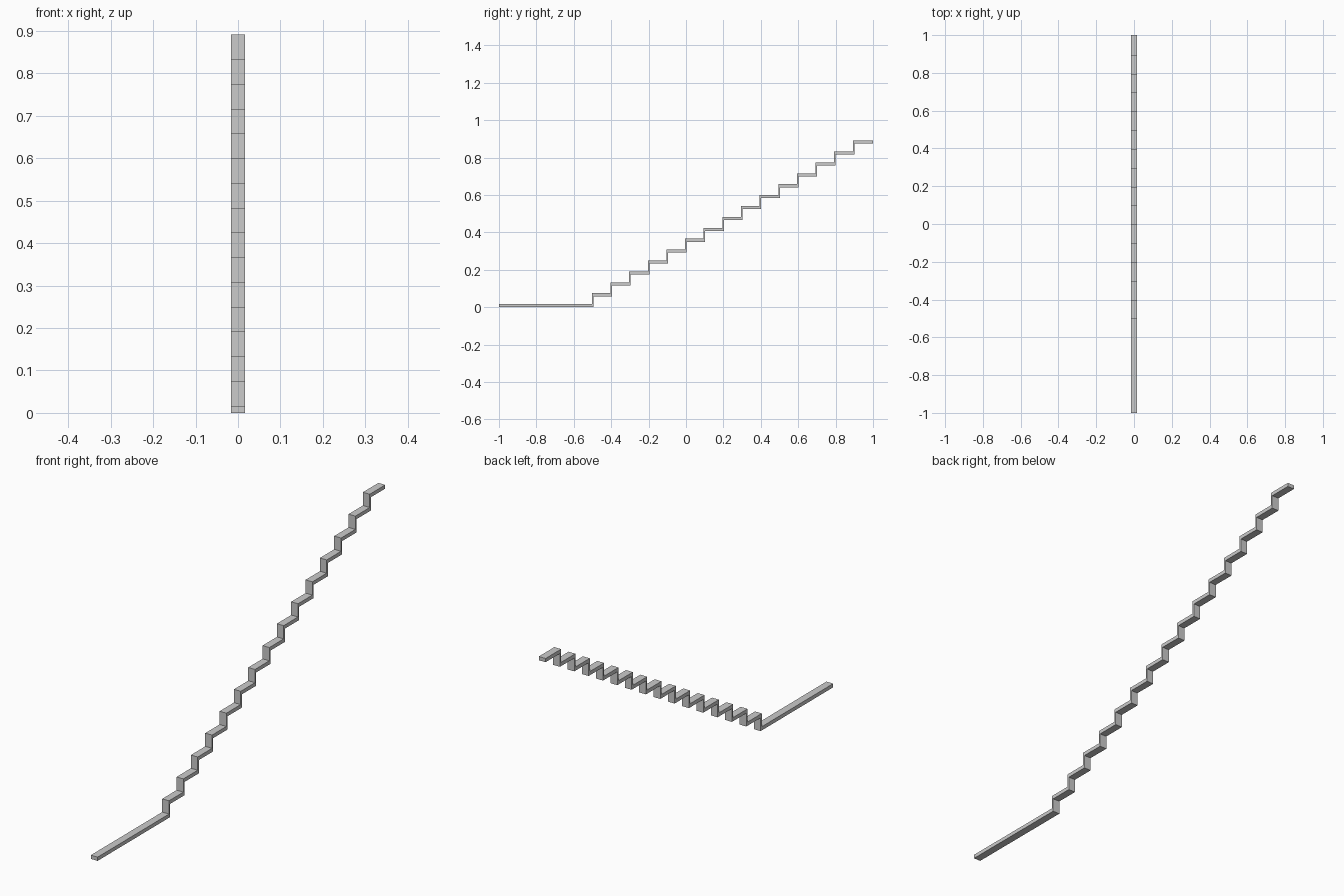
import bpy, bmesh

if "Cube" in bpy.data.objects:
    bpy.data.objects.remove(bpy.data.objects["Cube"])

STEPS, RUN, RISE = 15, 0.0997, 0.0583
TREAD, RISER, HALF_W = 0.0165, 0.008, 0.0165
START = 1.0 - STEPS * RUN - RISER   # front of the first riser

# Upper line of the folded strip, walked from the floor run to the top tread
upper = [(-1.0, TREAD)]
lower = [(-1.0, 0.0)]
for i in range(STEPS):
    y, z = START + i * RUN, i * RISE
    upper += [(y, z + TREAD), (y, z + RISE + TREAD)]
    lower += [(y + RISER, z), (y + RISER, z + RISE)]
upper.append((1.0, STEPS * RISE + TREAD))
lower.append((1.0, STEPS * RISE))

# Stair strip: quads between both lines, extruded across the width
bm = bmesh.new()
up = [bm.verts.new((-HALF_W, y, z)) for y, z in upper]
lo = [bm.verts.new((-HALF_W, y, z)) for y, z in lower]
profile = bm.faces.new(up + lo[::-1])
ext = bmesh.ops.extrude_face_region(bm, geom=[profile])
moved = [v for v in ext["geom"] if isinstance(v, bmesh.types.BMVert)]
bmesh.ops.translate(bm, verts=moved, vec=(2 * HALF_W, 0, 0))
bmesh.ops.recalc_face_normals(bm, faces=bm.faces)

mesh = bpy.data.meshes.new("stair_strip")
bm.to_mesh(mesh)
bm.free()
bpy.context.collection.objects.link(bpy.data.objects.new("stair_strip", mesh))
